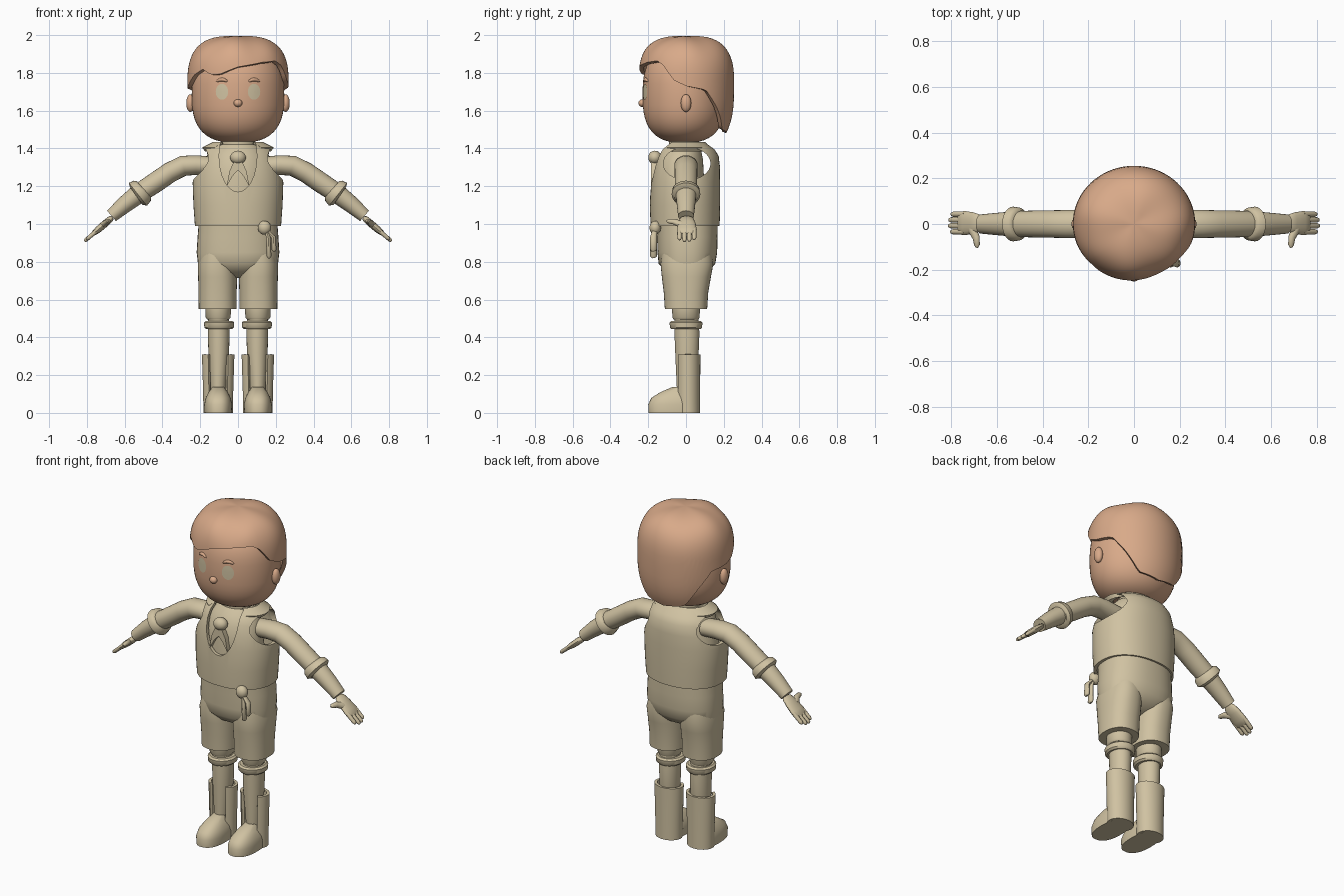
import bpy, bmesh
from math import sin, cos, pi, radians, copysign
from mathutils import Vector

if "Cube" in bpy.data.objects:
    bpy.data.objects.remove(bpy.data.objects["Cube"], do_unlink=True)


def material(name, rgb):
    m = bpy.data.materials.new(name)
    m.use_nodes = True
    m.diffuse_color = (*rgb, 1)
    m.node_tree.nodes["Principled BSDF"].inputs["Base Color"].default_value = (*rgb, 1)
    return m


TAN = material("warm tan", (0.69, 0.40, 0.25))
BEIGE = material("beige cloth", (0.63, 0.54, 0.36))


def add_object(name, verts, faces, mat, thick, recalc):
    mesh = bpy.data.meshes.new(name)
    mesh.from_pydata(verts, [], faces)
    bm = bmesh.new()
    bm.from_mesh(mesh)
    bmesh.ops.remove_doubles(bm, verts=bm.verts, dist=0.0001)
    if recalc:
        bmesh.ops.recalc_face_normals(bm, faces=bm.faces)
    bm.to_mesh(mesh)
    bm.free()
    mesh.materials.append(mat)
    ob = bpy.data.objects.new(name, mesh)
    bpy.context.collection.objects.link(ob)
    if thick:
        mod = ob.modifiers.new("shell", 'SOLIDIFY')
        mod.thickness, mod.offset = thick, -1
        apply(ob, mod)
    smooth(ob)
    return ob


def select(ob):
    bpy.ops.object.select_all(action='DESELECT')
    ob.select_set(True)
    bpy.context.view_layer.objects.active = ob


def apply(ob, mod):
    select(ob)
    bpy.ops.object.modifier_apply(modifier=mod.name)


def smooth(ob):
    select(ob)
    bpy.ops.object.shade_smooth_by_angle(angle=radians(42))


def skin(name, rows, mat, closed=True, cap=True, thick=0, pair=False):
    """Skin a stack of rings; pair also makes the mirrored right-hand copy."""
    n = len(rows[0])
    verts = [v for row in rows for v in row]
    faces = []
    for i in range(len(rows) - 1):
        for j in range(n if closed else n - 1):
            k = (j + 1) % n
            faces.append((i * n + j, i * n + k, i * n + n + k, i * n + n + j))
    if cap:
        faces += [tuple(range(n))[::-1], tuple(range(len(verts) - n, len(verts)))]
    if not pair:
        return add_object(name, verts, faces, mat, thick, cap)
    add_object("left_" + name, verts, faces, mat, thick, cap)
    flipped = [(-v[0], v[1], v[2]) for v in verts]
    add_object("right_" + name, flipped, [f[::-1] for f in faces], mat, thick, cap)


def power(v, n):
    return copysign(abs(v) ** (2 / n), v)


def loft(name, rings, mat=BEIGE, n=2, gap=0, seg=40, **kw):
    """Rings are (z, centre x, centre y, radius x, radius y); gap opens the front."""
    a0, span = radians(gap), 2 * pi - 2 * radians(gap)
    angles = [a0 + span * j / seg for j in range(seg + (1 if gap else 0))]
    rows = [[(cx + rx * power(sin(a), n), cy - ry * power(cos(a), n), z) for a in angles]
            for z, cx, cy, rx, ry in rings]
    return skin(name, rows, mat, closed=not gap, **kw)


def tube(name, points, radii, mat=BEIGE, ref=(0, 1, 0), seg=16, **kw):
    """Sweep an ellipse; radii are (along ref, across ref)."""
    pts = [Vector(p) for p in points]
    rows = []
    for i, p in enumerate(pts):
        t = (pts[min(i + 1, len(pts) - 1)] - pts[max(i - 1, 0)]).normalized()
        side = Vector(ref) - t * t.dot(Vector(ref))
        side.normalize()
        up = t.cross(side)
        a, b = radii[i]
        rows.append([p + side * a * cos(2 * pi * j / seg) + up * b * sin(2 * pi * j / seg)
                     for j in range(seg)])
    return skin(name, rows, mat, **kw)


def ball(name, c, r, mat, pair=False):
    rows = [[(c[0] + r[0] * sin(p) * sin(a), c[1] - r[1] * sin(p) * cos(a), c[2] - r[2] * cos(p))
             for a in [2 * pi * j / 20 for j in range(20)]]
            for p in [0.01 + (pi - 0.02) * i / 12 for i in range(13)]]
    return skin(name, rows, mat, pair=pair)


# Head
HEAD_Z, HEAD_H, HEAD_X, HEAD_Y, HEAD_N = 1.685, 0.255, 0.245, 0.22, 2.7
rings = []
for i in range(25):
    p = pi * i / 24
    r = max(0.001, power(sin(p), HEAD_N))
    rings.append((HEAD_Z - HEAD_H * power(cos(p), HEAD_N), 0, -0.01, HEAD_X * r, HEAD_Y * r))
loft("head", rings, TAN, seg=56)


def face_y(x, z):
    r = (1 - abs((z - HEAD_Z) / HEAD_H) ** HEAD_N) ** (1 / HEAD_N)
    return -0.01 - HEAD_Y * (r * r - (x / HEAD_X) ** 2) ** 0.5


# Face details
eye = []
for f in (1, 0.66, 0.33, 0.01):
    ring = []
    for j in range(24):
        a = 2 * pi * j / 24
        x, z = 0.085 + 0.033 * f * cos(a), 1.70 + 0.042 * f * sin(a)
        ring.append((x, face_y(x, z) - 0.003, z))
    eye.append(ring)
skin("eye", eye, BEIGE, cap=False, pair=True)
brow = [(0.085 + dx, face_y(0.085 + dx, 1.755), 1.765 - 14 * dx * dx)
        for dx in (-0.03, -0.022, -0.01, 0, 0.01, 0.022, 0.03)]
tube("eyebrow", brow, [(s, s) for s in (.002, .007, .009, .010, .009, .007, .002)], TAN, pair=True)
ball("nose", (0, -0.232, 1.64), (0.023, 0.02, 0.02), TAN)
ball("ear", (0.252, 0, 1.64), (0.022, 0.028, 0.047), TAN, pair=True)

# Hair cap with an uneven hairline: (degrees from the front, height)
HAIRLINE = [(-180, 1.48), (-148, 1.50), (-130, 1.62), (-114, 1.71), (-90, 1.72), (-75, 1.74),
            (-60, 1.79), (-45, 1.82), (-33, 1.79), (-22, 1.79), (0, 1.83), (30, 1.86), (50, 1.865),
            (60, 1.84), (75, 1.76), (90, 1.73), (114, 1.71), (130, 1.62), (148, 1.50), (180, 1.48)]


def hairline(deg):
    for (a, za), (b, zb) in zip(HAIRLINE, HAIRLINE[1:]):
        if deg <= b:
            return za + (zb - za) * (deg - a) / (b - a)
    return HAIRLINE[-1][1]


def hair_point(j, s, seg=72, n=2.8, mid=1.74):
    deg = -180 + 360 * j / seg
    a, dz = radians(deg), hairline(deg) - mid
    c = abs(dz / (0.255 if dz > 0 else 0.36)) ** (n / 2)
    end = pi / 2 - copysign(1, dz) * (pi / 2 - math_acos(c))
    p = end * (1 - s)
    r, z = power(sin(p), n), power(cos(p), n)
    z = mid + z * (0.255 if z > 0 else 0.36)
    wave = 1 + 0.02 * cos(7 * a + 0.6) * sin(2 * p) ** 2 * (cos(a / 2) ** 2)
    tuft = 0.012 * sin(p) * cos(4 * a + 1) * max(0, cos(p))
    return (0.268 * r * wave * sin(a), 0.002 - 0.253 * r * wave * cos(a), min(2, z + tuft))


def math_acos(c):
    # angle from the pole, with c its cosine
    return Vector((c, (1 - c * c) ** 0.5)).angle(Vector((1, 0)))


skin("hair", [[hair_point(j, i / 20) for j in range(72)] for i in range(21)], TAN,
     cap=False, thick=0.024)

# Neck, shirt and collar
loft("neck", [(1.34, 0, -0.01, 0.09, 0.08), (1.46, 0, -0.01, 0.09, 0.08)])
loft("shirt", [(1.0, 0, -0.02, 0.19, 0.14), (1.25, 0, -0.035, 0.17, 0.13),
               (1.34, 0, -0.03, 0.155, 0.12), (1.39, 0, -0.02, 0.13, 0.10),
               (1.42, 0, -0.01, 0.10, 0.08)])
loft("collar", [(1.385, 0, 0, 0.175, 0.135), (1.405, 0, 0, 0.19, 0.13), (1.435, 0, 0, 0.13, 0.10)],
     gap=40, cap=False, thick=0.012)

# Waistcoat with arm holes and a deep neckline
vest = loft("waistcoat", [(0.99, 0, -0.005, 0.228, 0.183), (1.1, 0, -0.005, 0.236, 0.186),
                          (1.22, 0, -0.003, 0.24, 0.184), (1.3, 0, 0.002, 0.226, 0.178),
                          (1.36, 0, 0.007, 0.205, 0.166), (1.395, 0, 0.005, 0.185, 0.146),
                          (1.425, 0, 0, 0.14, 0.11)], n=2.2, cap=False, thick=0.02, seg=56)
holes = [tube("arm_hole_cutter", [(-0.4, 0.005, 1.32), (0.4, 0.005, 1.32)], [(0.125, 0.087)] * 2, seg=32),
         tube("neckline_cutter", [(0, -0.4, 1.36), (0, -0.06, 1.36)], [(0.1, 0.19)] * 2,
              ref=(1, 0, 0), seg=32)]
for cutter in holes:
    mod = vest.modifiers.new("cut", 'BOOLEAN')
    mod.operation, mod.solver, mod.object = 'DIFFERENCE', 'EXACT', cutter
    apply(vest, mod)
    bpy.data.objects.remove(cutter, do_unlink=True)
smooth(vest)

# Scarf knot and tails
ball("scarf_knot", (0, -0.165, 1.352), (0.042, 0.035, 0.036), BEIGE)
tail = [(0, 1.335), (-0.005, 1.29), (0.028, 1.255), (0.06, 1.2), (0.045, 1.28), (0.02, 1.335)]
skin("scarf_tail", [[(x, y, z) for x, z in tail] for y in (-0.185, -0.155)], BEIGE, pair=True)

# Shorts
loft("shorts_hips", [(0.715, 0, 0, 0.06, 0.05), (0.745, 0, 0.005, 0.15, 0.11),
                     (0.79, 0, 0.005, 0.212, 0.15), (0.85, 0, 0.007, 0.219, 0.158),
                     (0.93, 0, 0.007, 0.214, 0.16), (1.01, 0, 0.005, 0.208, 0.162)], n=2.3)
loft("shorts_leg", [(0.55, 0.108, 0, 0.1, 0.112), (0.64, 0.108, 0, 0.101, 0.118),
                    (0.72, 0.108, 0.002, 0.103, 0.13), (0.79, 0.11, 0.005, 0.102, 0.14),
                    (0.86, 0.105, 0.005, 0.09, 0.13)], n=2.3, pair=True)

# Legs, sock cuffs and garters
loft("leg", [(0.06, 0.105, 0, 0.035, 0.045), (0.16, 0.105, 0, 0.042, 0.05),
             (0.32, 0.102, 0.005, 0.055, 0.062), (0.42, 0.102, 0.005, 0.057, 0.066),
             (0.58, 0.105, 0, 0.055, 0.062)], pair=True)
loft("sock_cuff", [(0.495, 0.105, 0, 0.058, 0.066), (0.505, 0.105, 0, 0.066, 0.072),
                   (0.56, 0.105, 0, 0.068, 0.074)], pair=True)
loft("garter", [(0.443, 0.1, 0, 0.068, 0.076), (0.452, 0.1, 0, 0.078, 0.085),
                (0.478, 0.1, 0, 0.08, 0.087), (0.487, 0.1, 0, 0.07, 0.077)], pair=True)

# Boots
loft("boot_shaft", [(0, 0.105, 0.01, 0.078, 0.065), (0.12, 0.105, 0.01, 0.08, 0.065),
                    (0.31, 0.105, 0.01, 0.086, 0.066)], gap=38, cap=False, thick=0.016, pair=True)
loft("boot_foot", [(0, 0.105, -0.065, 0.072, 0.133), (0.045, 0.105, -0.065, 0.074, 0.135),
                   (0.08, 0.105, -0.055, 0.066, 0.128), (0.11, 0.105, -0.035, 0.05, 0.1),
                   (0.138, 0.105, -0.01, 0.03, 0.06)], n=2.4, pair=True)

# Arms with rolled cuffs
arm = [(0.13, 1.305), (0.22, 1.312), (0.29, 1.308), (0.36, 1.273), (0.44, 1.218),
       (0.52, 1.165), (0.6, 1.103), (0.67, 1.043)]
tube("arm", [(x, 0, z) for x, z in arm],
     [(.058, .05), (.062, .052), (.062, .054), (.06, .054), (.059, .054), (.056, .052),
      (.049, .045), (.042, .036)], seg=24, pair=True)
tube("sleeve_cuff", [(0.498, 0, 1.184), (0.507, 0, 1.176), (0.53, 0, 1.157), (0.54, 0, 1.15)],
     [(.06, .056), (.073, .07), (.076, .077), (.062, .058)], seg=24, pair=True)


# Hands, laid out along the slope of the forearm
def hand(u, y):
    return (0.665 + 0.76 * u, y, 1.035 - 0.65 * u)


tube("palm", [hand(u, 0.004) for u in (0, 0.008, 0.05, 0.1, 0.13, 0.138)],
     [(.025, .008), (.036, .016), (.047, .019), (.053, .018), (.05, .013), (.042, .007)], pair=True)
for finger, y, tip in (("index", -0.034, 0.182), ("middle", -0.008, 0.195),
                       ("ring", 0.018, 0.193), ("little", 0.043, 0.18)):
    tube(finger + "_finger", [hand(u, y) for u in (0.1, tip - 0.015, tip - 0.004, tip)],
         [(.013, .012), (.012, .011), (.008, .008), (.003, .003)], seg=10, pair=True)
tube("thumb", [hand(0.06, -0.02), hand(0.035, -0.06), hand(0.03, -0.092), hand(0.031, -0.104)],
     [(.017, .022), (.014, .017), (.012, .013), (.004, .005)], ref=(0.65, 0, 0.76), seg=12, pair=True)

# Belt charm with hanging straps
ball("belt_charm", (0.14, -0.163, 0.98), (0.035, 0.03, 0.037), BEIGE)
for side, x, low in (("inner", 0.16, 0.82), ("outer", 0.187, 0.855)):
    tube(side + "_charm_strap", [(0.15, -0.165, 0.97), (x, -0.172, 0.93), (x + 0.004, -0.172, low + 0.01),
                                 (x + 0.004, -0.17, low)],
         [(.012, .008), (.018, .012), (.018, .013), (.01, .006)], seg=12)
